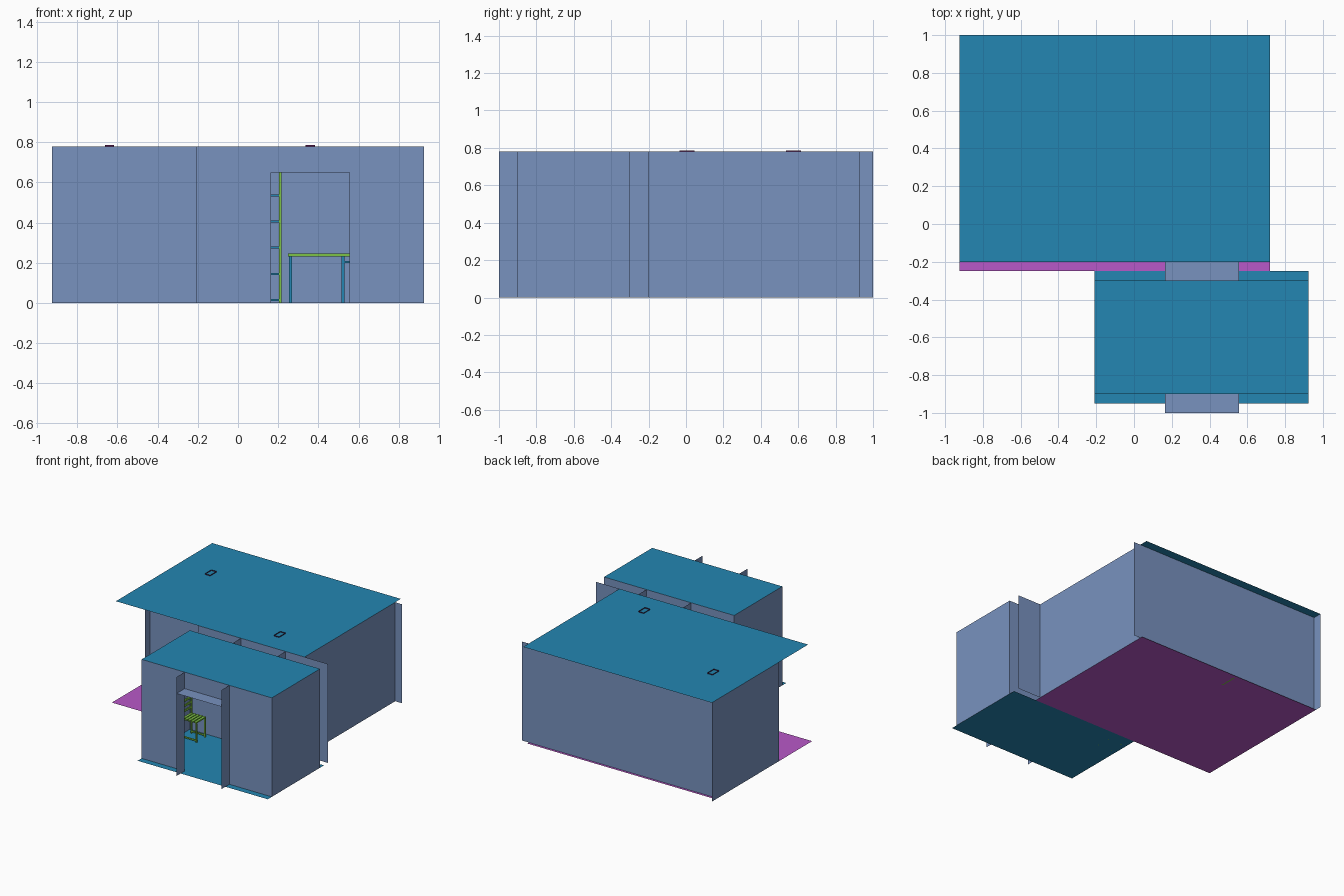
import bpy
import bmesh
from mathutils import Vector

cube = bpy.data.objects.get("Cube")
if cube:
    bpy.data.objects.remove(cube, do_unlink=True)


def linear(c):
    c /= 255
    return c / 12.92 if c <= 0.04045 else ((c + 0.055) / 1.055) ** 2.4


def material(name, *rgb):
    m = bpy.data.materials.new(name)
    col = [linear(c) for c in rgb] + [1]
    m.use_nodes = True
    m.diffuse_color = col
    m.node_tree.nodes["Principled BSDF"].inputs["Base Color"].default_value = col
    return m


WALL = material("wall grey blue", 120, 146, 191)
BLUE = material("roof blue", 36, 134, 178)
PURPLE = material("floor purple", 184, 88, 200)
GREEN = material("furniture green", 125, 195, 70)
FRAME = material("frame maroon", 95, 30, 85)


def part(name, mat, *spans):
    """One mesh from (low, high) corner pairs; a span flat on one axis becomes a single sheet."""
    bm = bmesh.new()
    for lo, hi in spans:
        lo, hi = Vector(lo), Vector(hi)
        size = hi - lo
        flat = [i for i in range(3) if abs(size[i]) < 1e-6]
        if flat:
            u, v = [i for i in range(3) if i != flat[0]]
            corners = []
            for a, b in ((0, 0), (1, 0), (1, 1), (0, 1)):
                p = lo.copy()
                p[u] += a * size[u]
                p[v] += b * size[v]
                corners.append(bm.verts.new(p))
            bm.faces.new(corners)
        else:
            new = bmesh.ops.create_cube(bm, size=1)["verts"]
            for vert in new:
                vert.co = Vector(lo[i] + (vert.co[i] + 0.5) * size[i] for i in range(3))
    mesh = bpy.data.meshes.new(name)
    bm.to_mesh(mesh)
    bm.free()
    mesh.materials.append(mat)
    obj = bpy.data.objects.new(name, mesh)
    bpy.context.collection.objects.link(obj)
    return obj


# Shared dimensions: height, door, main room and entrance hall
H, DOOR_H = 0.78, 0.65
D0, D1 = 0.165, 0.555
L, R = -0.925, 0.72
HL, HR = -0.21, 0.925

# Floors and roofs
part("main_floor", PURPLE, ((L, -0.25, 0), (R, 0.95, 0)))
part("main_roof", BLUE, ((L, -0.2, H), (R, 1, H)))
part("hall_floor", BLUE, ((HL, -0.95, 0), (HR, -0.25, 0)))
part("hall_roof", BLUE, ((HL, -0.9, H), (HR, -0.3, H)))


# Walls with a doorway
def door_wall(name, y):
    part(name, WALL,
         ((HL, y, 0), (D0, y, H)),
         ((D1, y, 0), (HR, y, H)),
         ((D0, y, DOOR_H), (D1, y, H)))


door_wall("hall_front_wall", -0.9)
door_wall("hall_back_wall", -0.3)
door_wall("main_door_wall", -0.2)

# Door jambs and lintels
for name, y in (("front_door_frame", -1), ("inner_door_frame", -0.3)):
    part(name, WALL,
         ((D0, y, 0), (D0, y + 0.1, H)),
         ((D1, y, 0), (D1, y + 0.1, H)),
         ((D0, y, DOOR_H), (D1, y + 0.1, DOOR_H)))

# Plain walls, overlapping at the corners
part("hall_left_wall", WALL, ((HR, -0.9, 0), (HR, -0.3, H)))
part("hall_right_wall", WALL, ((HL, -0.9, 0), (HL, -0.3, H)))
part("main_left_wall", WALL, ((R, -0.2, 0), (R, 0.93, H)))
part("main_right_wall", WALL, ((L, 0.16, 0), (L, 1, H)))
part("main_back_wall", WALL, ((L, 0.93, 0), (R + 0.06, 0.93, H)))
part("porch_wall", WALL, ((L, 0.225, 0), (HL, 0.225, H)))
part("porch_side_wall", WALL, ((HL, -0.2, 0), (HL, 0.225, H)))

# Small open frames on the main roof
for i, (x, y) in enumerate(((-0.64, 0.575), (0.36, 0.005))):
    a, b, top = 0.023, 0.04, H + 0.007
    part(f"roof_frame_{i + 1}", FRAME,
         ((x - a, y - b, H), (x + a, y - b, top)),
         ((x - a, y + b, H), (x + a, y + b, top)),
         ((x - a, y - b, H), (x - a, y + b, top)),
         ((x + a, y - b, H), (x + a, y + b, top)))

# Bookshelf in the main room
part("bookshelf_sides", GREEN, *[((x, 0.78, 0), (x + 0.012, 0.92, 0.67)) for x in (-0.18, 0.204)])
part("bookshelf_shelves", BLUE,
     *[((-0.168, 0.78, z), (0.204, 0.92, z + 0.01)) for z in [0.01 + 0.13 * k for k in range(6)]])

# Table in the main room
part("table_top", GREEN, ((0.25, 0.5, 0.23), (0.68, 0.8, 0.245)))
part("table_legs", BLUE,
     *[((x, y, 0), (x + 0.015, y + 0.015, 0.23)) for x in (0.255, 0.515, 0.66) for y in (0.51, 0.775)],
     ((0.53, 0.51, 0.2), (0.66, 0.52, 0.21)))

# Slatted chair in the hall
X0, X1, Y0, Y1, T = -0.17, -0.04, -0.46, -0.34, 0.01
part("chair_legs", GREEN,
     *[((x, y, 0), (x + T, y + T, 0.15)) for x in (X0, X1 - T) for y in (Y0, Y1 - T)],
     *[((X0, y, 0.01), (X1, y + T, 0.02)) for y in (Y0, Y1 - T)])
part("chair_seat", GREEN,
     *[((X0 + k * 0.027, Y0, 0.15), (X0 + k * 0.027 + 0.02, Y1, 0.16)) for k in range(5)])
part("chair_back", GREEN,
     *[((X0, y, 0.16), (X0 + T, y + T, 0.3)) for y in (Y0, Y1 - T)],
     *[((X0, Y0, z), (X0 + T, Y1, z + 0.015)) for z in (0.2, 0.24, 0.28)])
